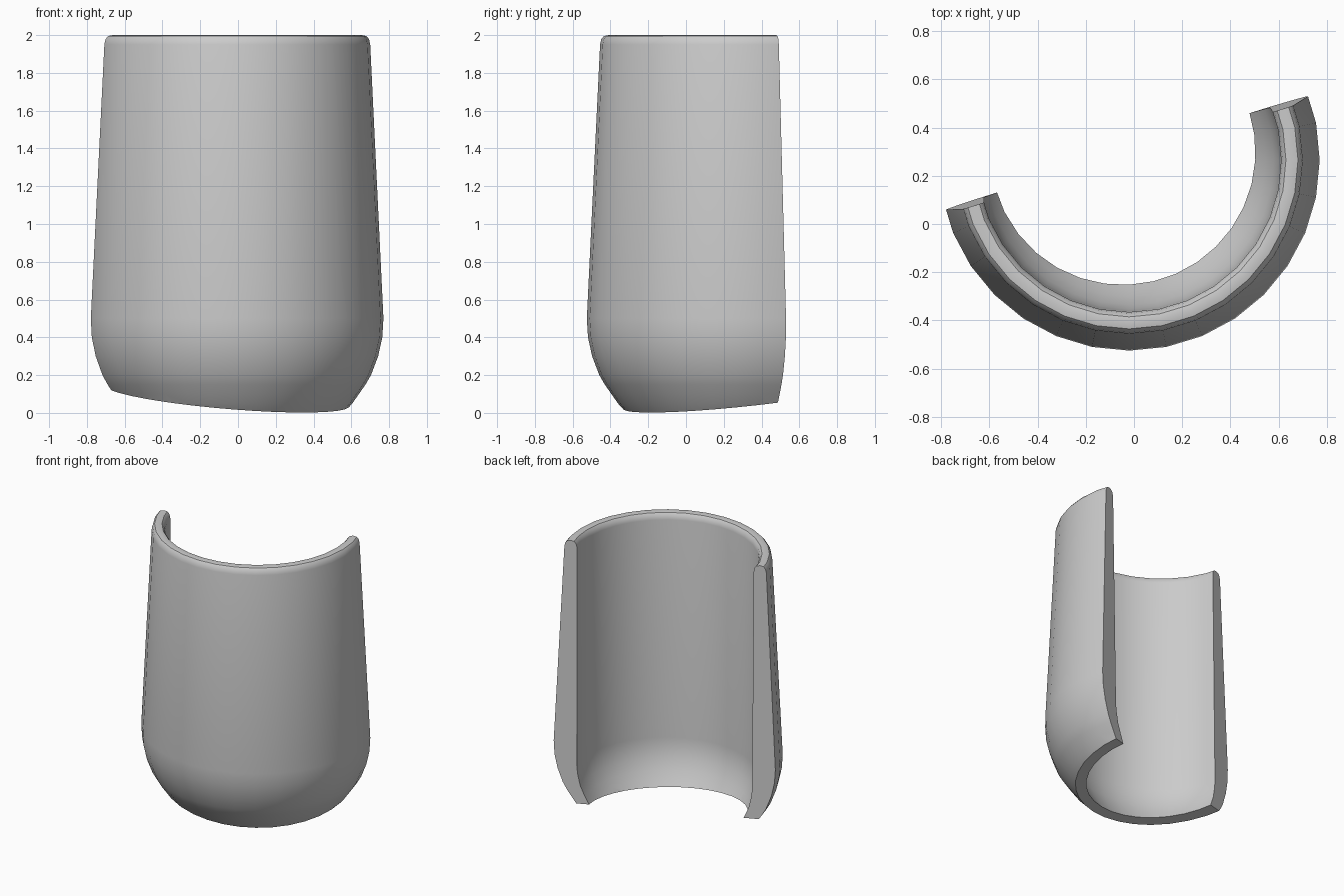
import bpy, bmesh, math
from mathutils import Vector, Matrix

if "Cube" in bpy.data.objects:
    bpy.data.objects.remove(bpy.data.objects["Cube"])

CENTRE = Vector((-0.02, 0.265, 0))   # axis of the round shell
SIDES = 32

# closed wall cross-section (radius, height): outer side, round rim, inner side
profile = [
    (0.535, -0.05), (0.58, 0.0), (0.625, 0.05), (0.66, 0.1), (0.695, 0.15),
    (0.724, 0.2), (0.762, 0.3), (0.784, 0.4), (0.79, 0.5),
    (0.72, 1.95), (0.714, 1.978), (0.70, 1.995), (0.675, 2.0),
    (0.65, 1.995), (0.636, 1.978), (0.63, 1.95),
    (0.625, 0.33), (0.618, 0.27), (0.60, 0.19), (0.566, 0.114),
    (0.539, 0.063), (0.513, 0.02), (0.47, -0.05),
]

bm = bmesh.new()

# full ring of wall
rings = []
for i in range(SIDES):
    a = 2 * math.pi * i / SIDES
    rings.append([bm.verts.new((r * math.cos(a), r * math.sin(a), z)) for r, z in profile])
n = len(profile)
for i in range(SIDES):
    p, q = rings[i], rings[(i + 1) % SIDES]
    for j in range(n):
        k = (j + 1) % n
        bm.faces.new((p[j], q[j], q[k], p[k]))


def slice_off(point, normal):
    """Remove everything on the normal's side of a plane and cap the cut."""
    bmesh.ops.bisect_plane(bm, geom=bm.verts[:] + bm.edges[:] + bm.faces[:],
                           plane_co=point, plane_no=normal, clear_outer=True)
    rim = [e for e in bm.edges if e.is_boundary]
    bmesh.ops.holes_fill(bm, edges=rim, sides=0)


# lengthwise cut, turned and slightly leaning
turn = math.radians(17.4)
lean = Vector((-math.sin(turn), math.cos(turn), 0.0125))
slice_off(lean * 0.037, lean)

# slanted cut along the bottom
slice_off(Vector((0, 0, 0.081)), Vector((-0.0857, 0.106, -1)))

bmesh.ops.recalc_face_normals(bm, faces=bm.faces[:])
bmesh.ops.transform(bm, matrix=Matrix.Translation(CENTRE), verts=bm.verts[:])

mesh = bpy.data.meshes.new("half_shell")
bm.to_mesh(mesh)
bm.free()
shell = bpy.data.objects.new("half_shell", mesh)
bpy.context.collection.objects.link(shell)
bpy.context.view_layer.objects.active = shell
shell.select_set(True)
bpy.ops.object.shade_smooth_by_angle(angle=math.radians(35))
